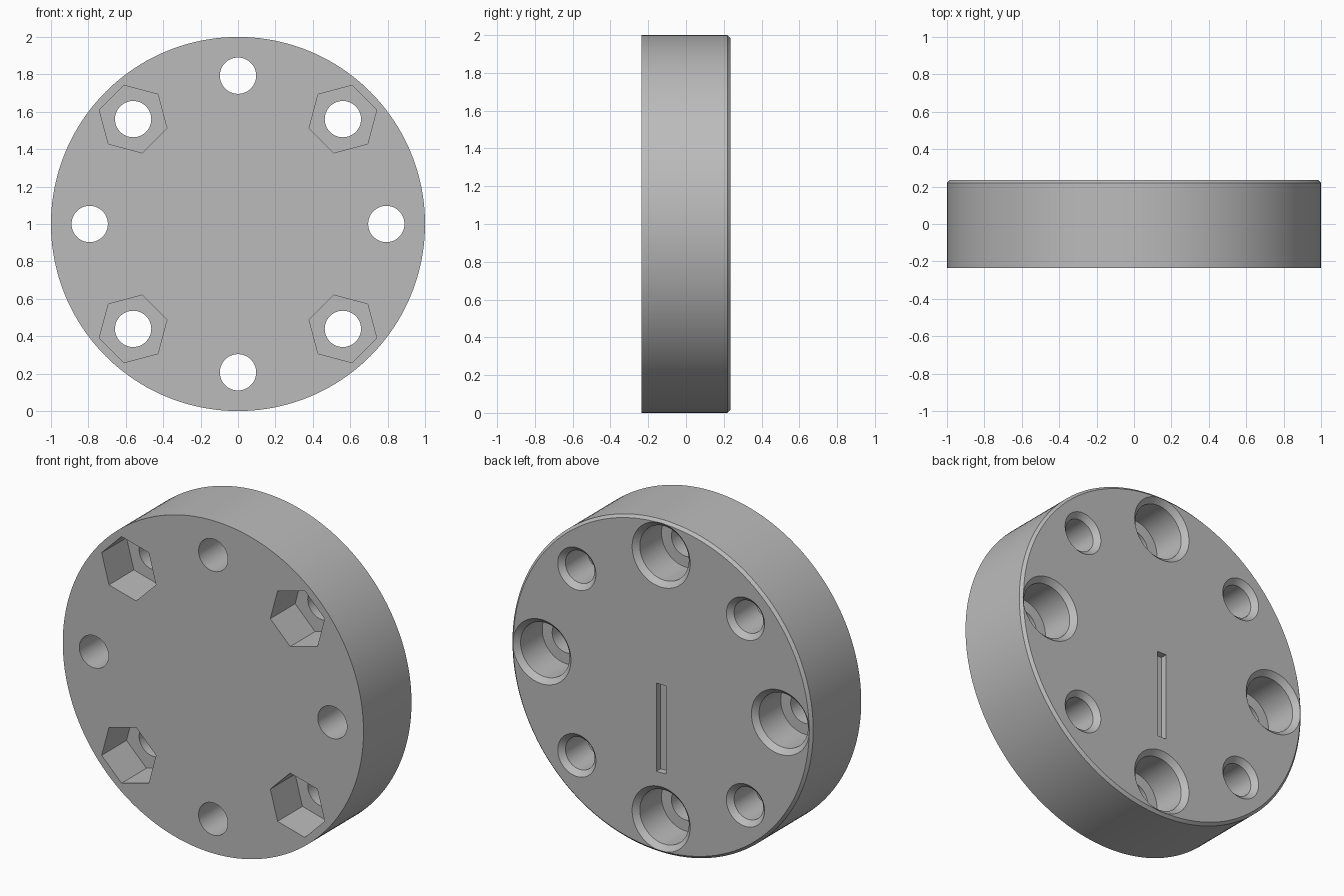
import bpy, bmesh, math

if "Cube" in bpy.data.objects:
    bpy.data.objects.remove(bpy.data.objects["Cube"])

HALF = 0.236      # half thickness of the disc
RING = 0.793      # radius of the bolt circle
HOLE = 0.097      # radius of the through holes
CHAMFER = 0.03    # chamfer at the hole mouths

grey = bpy.data.materials.new("grey metal")
grey.use_nodes = True
colour = (0.5, 0.5, 0.5, 1)
grey.diffuse_color = colour
grey.node_tree.nodes["Principled BSDF"].inputs["Base Color"].default_value = colour


def lathe(bm, profile, x=0, z=1, sides=64, turn=0):
    """Closed solid of stacked rings (radius, y) around an axis along y."""
    rings = []
    for radius, y in profile:
        angles = [turn + math.tau * i / sides for i in range(sides)]
        rings.append([bm.verts.new((x + radius * math.cos(a), y, z + radius * math.sin(a)))
                      for a in angles])
    for low, high in zip(rings, rings[1:]):
        for i in range(sides):
            j = (i + 1) % sides
            bm.faces.new((low[i], low[j], high[j], high[i]))
    bm.faces.new(rings[0])
    bm.faces.new(rings[-1])


def finish(bm, name):
    bmesh.ops.recalc_face_normals(bm, faces=bm.faces)
    mesh = bpy.data.meshes.new(name)
    bm.to_mesh(mesh)
    bm.free()
    mesh.materials.append(grey)
    obj = bpy.data.objects.new(name, mesh)
    bpy.context.collection.objects.link(obj)
    return obj


# Disc with a small chamfer on its back rim
bm = bmesh.new()
lathe(bm, [(1, -HALF), (1, HALF - 0.016), (0.984, HALF)], sides=160)
flange = finish(bm, "flange_disc")

# Round bores: counterbored on the axes, plain on the diagonals
bores = bmesh.new()
pockets = bmesh.new()
for i in range(8):
    angle = math.tau * i / 8
    x, z = RING * math.cos(angle), 1 + RING * math.sin(angle)
    counterbored = i % 2 == 0
    mouth = 0.163 if counterbored else HOLE
    profile = [(HOLE, -HALF - 0.05)]
    if counterbored:
        profile += [(HOLE, 0), (mouth, 0)]
    profile += [(mouth, HALF - CHAMFER), (mouth + CHAMFER, HALF),
                (mouth + CHAMFER, HALF + 0.05)]
    lathe(bores, profile, x, z)
    # Hexagonal nut pockets in the front, mirrored left to right and top to bottom
    if not counterbored:
        side = 1 if x * (z - 1) > 0 else -1
        lathe(pockets, [(0.187, -HALF - 0.05), (0.187, 0)], x, z, 6,
              side * math.radians(15))

# Shallow slot in the back, running down from the centre
slot = bmesh.new()
bmesh.ops.create_cube(slot, size=1)
bmesh.ops.scale(slot, vec=(0.062, 0.08, 0.53), verts=slot.verts)
bmesh.ops.translate(slot, vec=(0, HALF, 0.75), verts=slot.verts)

cutters = [finish(bores, "bore_cutter"), finish(pockets, "pocket_cutter"),
           finish(slot, "slot_cutter")]
for cutter in cutters:
    cutter.hide_render = True
    cut = flange.modifiers.new(cutter.name, "BOOLEAN")
    cut.operation = "DIFFERENCE"
    cut.solver = "EXACT"
    cut.object = cutter

# Apply the cuts and drop the cutters
bpy.context.view_layer.update()
evaluated = flange.evaluated_get(bpy.context.evaluated_depsgraph_get())
mesh = bpy.data.meshes.new_from_object(evaluated)
flange.modifiers.clear()
flange.data = mesh
for cutter in cutters:
    bpy.data.objects.remove(cutter)

bpy.ops.object.select_all(action="DESELECT")
flange.select_set(True)
bpy.context.view_layer.objects.active = flange
bpy.ops.object.shade_smooth_by_angle(angle=math.radians(30))
